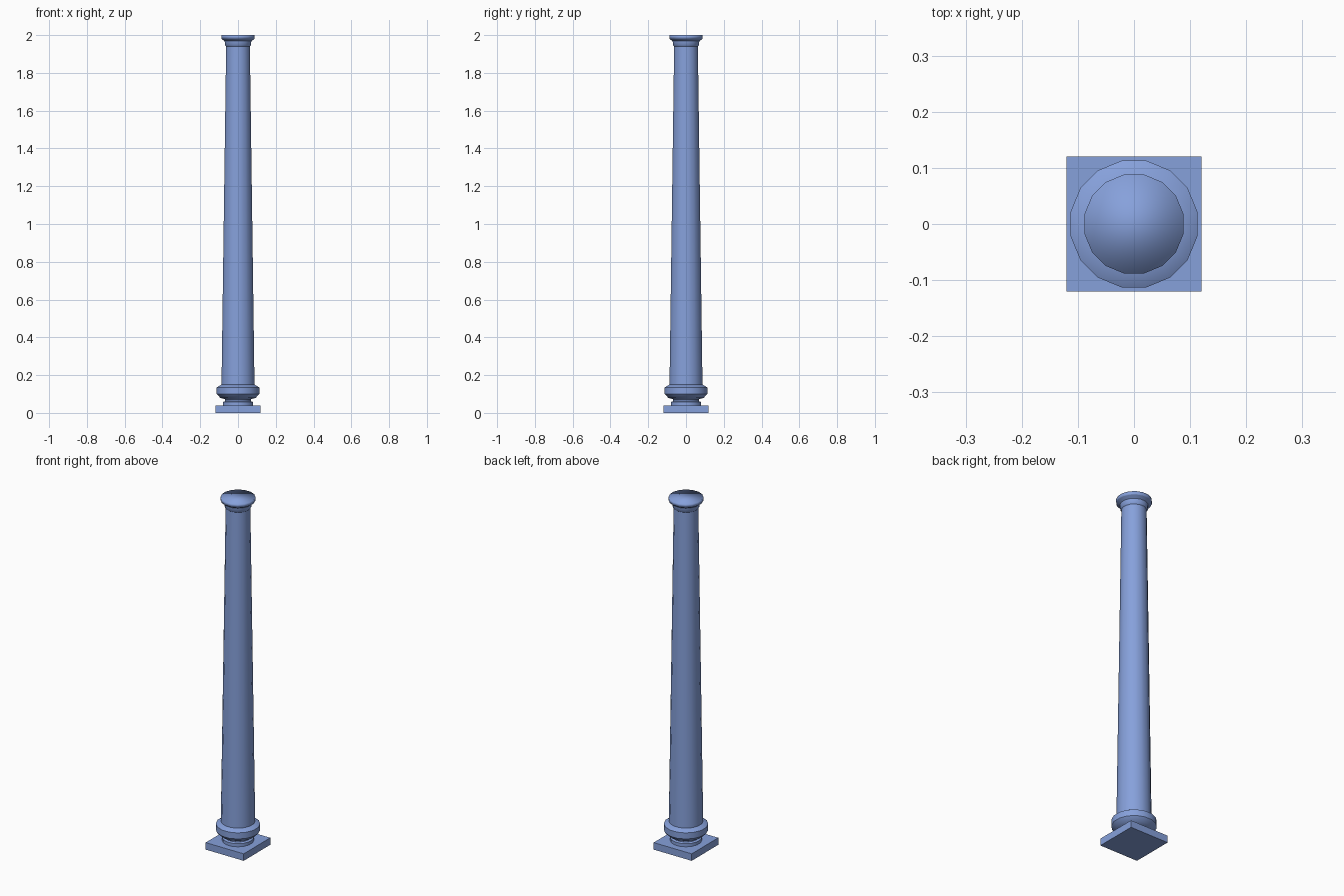
import bpy, bmesh, math

if "Cube" in bpy.data.objects:
    bpy.data.objects.remove(bpy.data.objects["Cube"])

SIDES = 16

blue = bpy.data.materials.new("blue_paint")
blue.diffuse_color = (0.24, 0.355, 0.71, 1)
blue.use_nodes = True
blue.node_tree.nodes["Principled BSDF"].inputs["Base Color"].default_value = blue.diffuse_color


def lathe(name, profile, sharp_angle=180):
    """Closed turned solid from (radius, height) points, smooth below the given angle."""
    bm = bmesh.new()
    rings = []
    for r, z in profile:
        angles = [2 * math.pi * (i + 0.5) / SIDES for i in range(SIDES)]
        rings.append([bm.verts.new((r * math.cos(a), r * math.sin(a), z)) for a in angles])
    for low, high in zip(rings, rings[1:]):
        for i in range(SIDES):
            j = (i + 1) % SIDES
            bm.faces.new((low[i], low[j], high[j], high[i]))
    bm.faces.new(rings[0][::-1])
    bm.faces.new(rings[-1])
    mesh = bpy.data.meshes.new(name)
    bm.to_mesh(mesh)
    bm.free()
    mesh.shade_smooth()
    if sharp_angle < 180:
        mesh.set_sharp_from_angle(angle=math.radians(sharp_angle))
    mesh.materials.append(blue)
    obj = bpy.data.objects.new(name, mesh)
    bpy.context.collection.objects.link(obj)
    return obj


# Square foot
bpy.ops.mesh.primitive_cube_add(size=1, location=(0, 0, 0.02))
plinth = bpy.context.object
plinth.name = "plinth"
plinth.scale = (0.24, 0.24, 0.04)
bpy.ops.object.transform_apply(location=False, rotation=False, scale=True)
plinth.data.materials.append(blue)

# Neck and wide ring above the foot
lathe("base_ring", [
    (0.082, 0.04), (0.082, 0.058),
    (0.070, 0.062), (0.070, 0.072),
    (0.096, 0.08), (0.115, 0.10),
    (0.115, 0.135), (0.089, 0.15),
], 40)

# Long tapering shaft
lathe("shaft", [(0.089, 0.15), (0.064, 1.94)], 40)

# Flared capital with a softly shaded top
lathe("capital_neck", [(0.064, 1.94), (0.070, 1.947), (0.072, 1.968), (0.090, 1.98)], 40)
lathe("capital_cap", [(0.090, 1.98), (0.090, 2.0)])
